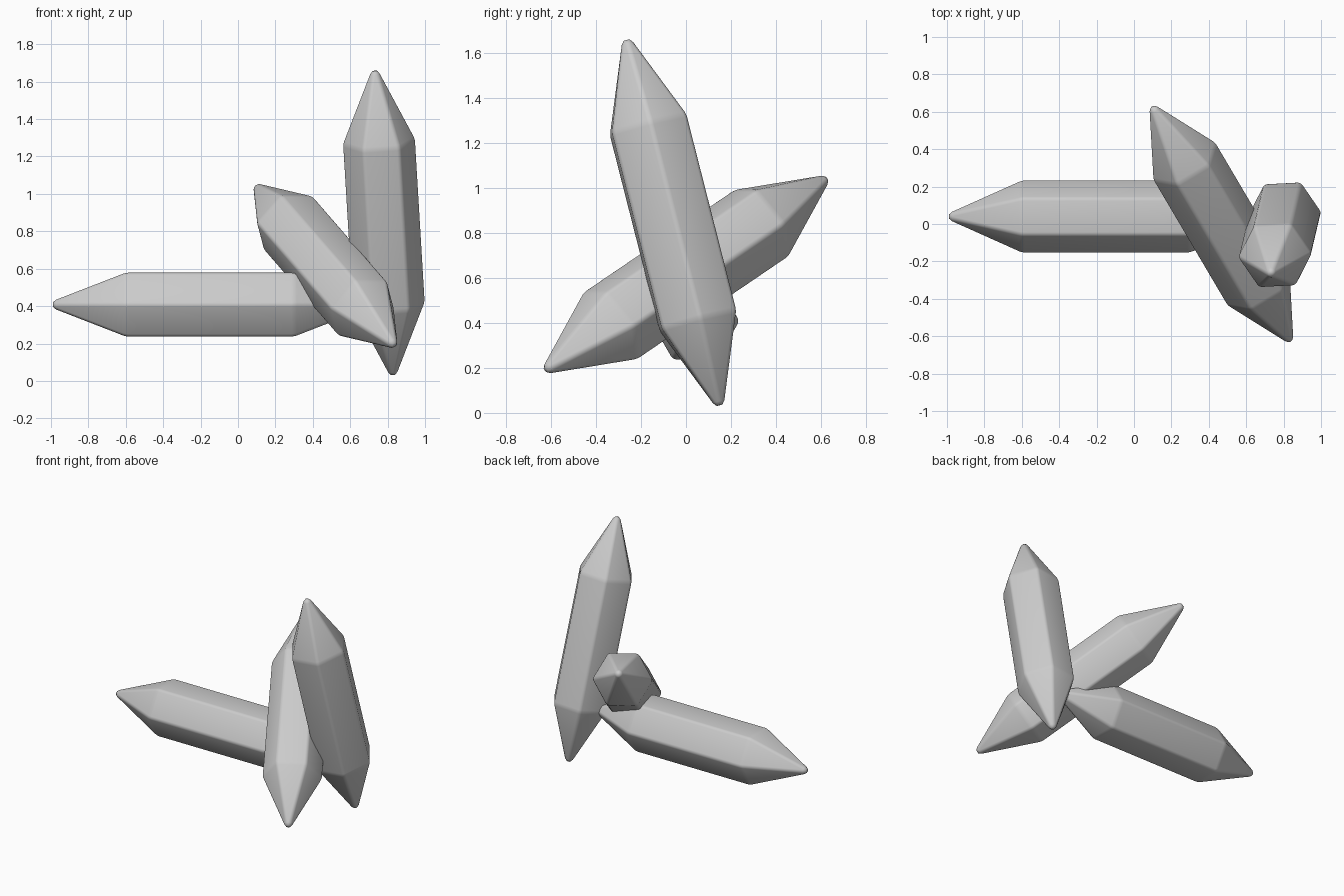
import bpy
import bmesh
from math import cos, sin, pi, radians
from mathutils import Vector, Matrix

default_cube = bpy.data.objects.get("Cube")
if default_cube:
    bpy.data.objects.remove(default_cube, do_unlink=True)

# Plain grey for every crystal
grey = bpy.data.materials.new("crystal_grey")
grey.use_nodes = True
colour = (0.6, 0.6, 0.6, 1)
grey.diffuse_color = colour
grey.node_tree.nodes["Principled BSDF"].inputs["Base Color"].default_value = colour

SIDES = 6
RADIUS = 0.197
BODY = 0.45   # half length of the prism
TIP = 0.89    # half length to the sharp apex, before rounding


def crystal(name, start, end, corner):
    """Six-sided double-pointed crystal from start to end; one edge faces corner."""
    start, end = Vector(start), Vector(end)
    axis = (end - start).normalized()
    side = Vector(corner)
    side = (side - axis * side.dot(axis)).normalized()
    frame = Matrix((side, axis.cross(side), axis)).transposed().to_4x4()

    bm = bmesh.new()
    rings = []
    for z in (-BODY, BODY):
        rings.append([bm.verts.new((RADIUS * cos(2 * pi * i / SIDES),
                                    RADIUS * sin(2 * pi * i / SIDES), z))
                      for i in range(SIDES)])
    low, high = bm.verts.new((0, 0, -TIP)), bm.verts.new((0, 0, TIP))
    for i in range(SIDES):
        j = (i + 1) % SIDES
        bm.faces.new((rings[0][i], rings[0][j], rings[1][j], rings[1][i]))
        bm.faces.new((low, rings[0][j], rings[0][i]))
        bm.faces.new((high, rings[1][i], rings[1][j]))
    mesh = bpy.data.meshes.new(name)
    bm.to_mesh(mesh)
    bm.free()
    mesh.materials.append(grey)

    obj = bpy.data.objects.new(name, mesh)
    bpy.context.collection.objects.link(obj)
    obj.matrix_world = Matrix.Translation((start + end) / 2) @ frame

    # Softly rounded edges and tips
    bevel = obj.modifiers.new("rounded_edges", "BEVEL")
    bevel.width = 0.015
    bevel.segments = 3
    bevel.limit_method = "ANGLE"
    bevel.angle_limit = radians(15)
    mesh.shade_smooth()
    return obj


crystal("lying_crystal", (-1, 0.04, 0.408), (0.7, 0.04, 0.408), (0, 1, 0))
crystal("leaning_crystal", (0.845, -0.64, 0.18), (0.09, 0.64, 1.05), (0.17, 0.086, -0.01))
crystal("upright_crystal", (0.83, 0.155, 0.01), (0.73, -0.27, 1.68), (0.19, 0.01, 0.015))
